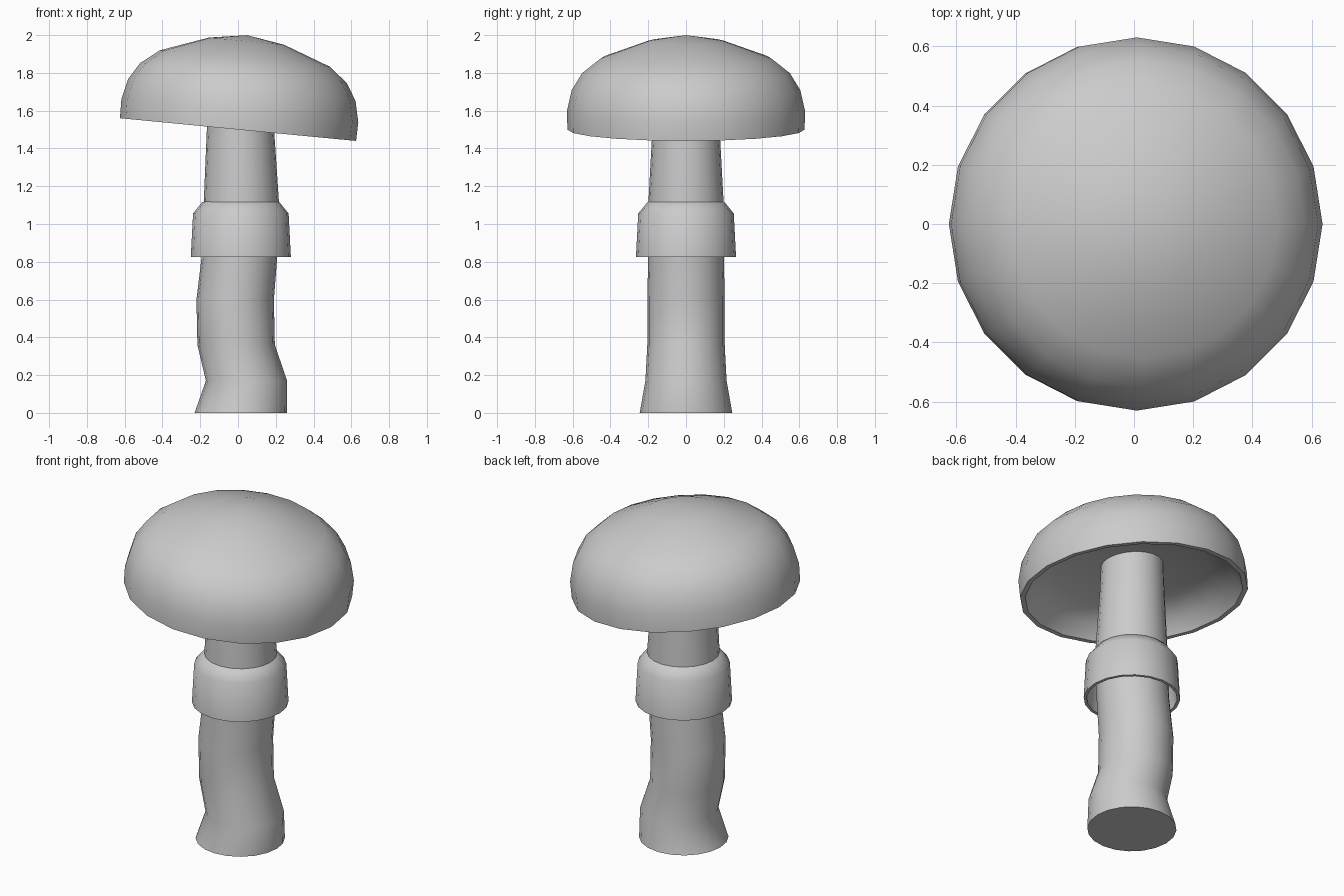
import bpy, bmesh, math
from mathutils import Vector

if "Cube" in bpy.data.objects:
    bpy.data.objects.remove(bpy.data.objects["Cube"])

CAP_TILT = math.radians(5.5)


def loft(name, rings, sides, location=(0, 0, 0), tilt=0.0, closed=False, cap_base=False):
    """Skin horizontal rings given as (centre_x, radius, z); radius 0 is a pole."""
    bm = bmesh.new()
    loops = []
    for cx, r, z in rings:
        count = sides if r > 0 else 1
        loops.append([bm.verts.new((cx + r * math.cos(math.tau * i / sides),
                                    r * math.sin(math.tau * i / sides), z))
                      for i in range(count)])
    pairs = list(zip(loops, loops[1:]))
    if closed:
        pairs.append((loops[-1], loops[0]))
    for a, b in pairs:
        for i in range(sides):
            j = (i + 1) % sides
            if len(b) == 1:
                bm.faces.new((a[i], a[j], b[0]))
            elif len(a) == 1:
                bm.faces.new((a[0], b[j], b[i]))
            else:
                bm.faces.new((a[i], a[j], b[j], b[i]))
    if cap_base:
        bm.faces.new(loops[0][::-1])
    bmesh.ops.recalc_face_normals(bm, faces=bm.faces[:])
    mesh = bpy.data.meshes.new(name)
    bm.to_mesh(mesh)
    bm.free()
    obj = bpy.data.objects.new(name, mesh)
    bpy.context.collection.objects.link(obj)
    obj.location = Vector(location)
    obj.rotation_euler.y = tilt
    bpy.ops.object.select_all(action='DESELECT')
    obj.select_set(True)
    bpy.context.view_layer.objects.active = obj
    bpy.ops.object.shade_smooth_by_angle(angle=math.radians(45))
    return obj


# Wavy stem, running up into the hollow of the cap
loft("stem", [(0.015, 0.245, 0), (0.045, 0.215, 0.17), (-0.01, 0.205, 0.36),
              (-0.015, 0.205, 0.6), (0.008, 0.20, 0.83), (0.018, 0.20, 1.1),
              (0.013, 0.178, 1.5), (0.012, 0.17, 1.72), (0.012, 0, 1.72)],
     20, cap_base=True)

# Hanging skirt ring round the stem, open underneath
loft("skirt_ring", [(0.015, r, z) for r, z in
                    [(0.19, 1.12), (0.205, 1.115), (0.253, 1.055), (0.265, 0.825),
                     (0.248, 0.825), (0.238, 1.03), (0.19, 1.08)]],
     20, closed=True)

# Tilted domed cap: underside, thin rim, then dome
loft("cap", [(0, r, z) for r, z in
             [(0, 0.18), (0.17, 0.17), (0.42, 0.14), (0.55, 0.08), (0.60, 0.0),
              (0.628, 0.0), (0.63, 0.10), (0.605, 0.21), (0.55, 0.30),
              (0.452, 0.378), (0.2, 0.47), (0, 0.502)]],
     20, location=(0, 0, 1.5), tilt=CAP_TILT)
